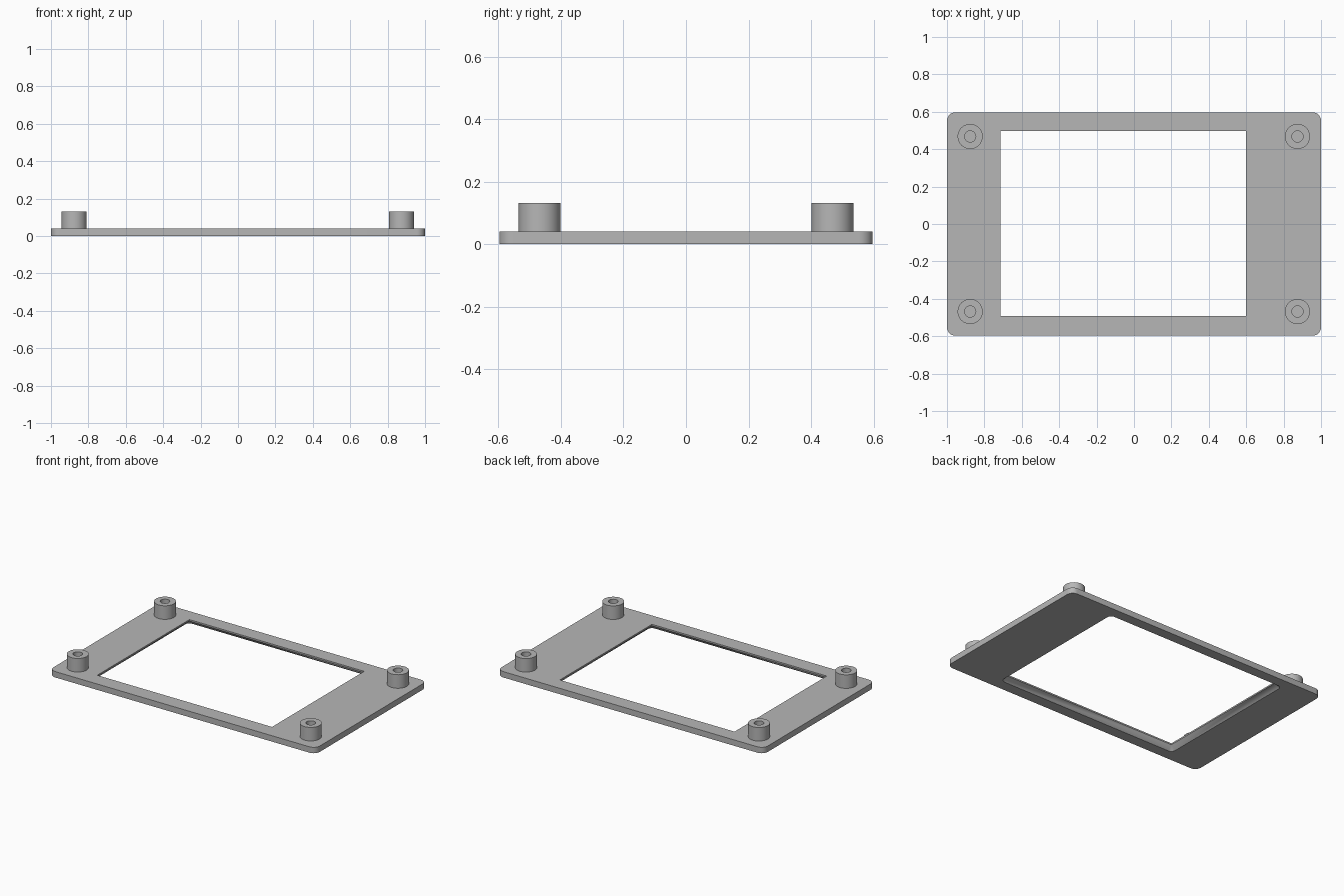
import bpy, bmesh, math

if "Cube" in bpy.data.objects:
    bpy.data.objects.remove(bpy.data.objects["Cube"], do_unlink=True)

grey = bpy.data.materials.new("plain grey")
grey.use_nodes = True
colour = (0.47, 0.47, 0.47, 1)
grey.diffuse_color = colour
grey.node_tree.nodes["Principled BSDF"].inputs["Base Color"].default_value = colour


def rounded_rect(x0, x1, y0, y1, radius, z, steps=8):
    """Loop of points around a rectangle; radius 0 gives sharp corners."""
    corners = [(x1 - radius, y1 - radius), (x0 + radius, y1 - radius),
               (x0 + radius, y0 + radius), (x1 - radius, y0 + radius)]
    points = []
    for i, (cx, cy) in enumerate(corners):
        for s in range(steps + 1):
            a = (i + s / steps) * math.pi / 2
            points.append((cx + radius * math.cos(a), cy + radius * math.sin(a), z))
    return points


def circle(radius, z, sides=48):
    return [(radius * math.cos(2 * math.pi * i / sides),
             radius * math.sin(2 * math.pi * i / sides), z) for i in range(sides)]


def skin(name, loops, closed=False, location=(0, 0, 0)):
    """Join successive loops with faces, closing into a ring or capping the ends."""
    bm = bmesh.new()
    rings = [[bm.verts.new(p) for p in loop] for loop in loops]
    pairs = list(zip(rings, rings[1:]))
    if closed:
        pairs.append((rings[-1], rings[0]))
    else:
        bm.faces.new(rings[0])
        bm.faces.new(rings[-1])
    for a, b in pairs:
        for i in range(len(a)):
            j = (i + 1) % len(a)
            bm.faces.new((a[i], a[j], b[j], b[i]))
    bmesh.ops.remove_doubles(bm, verts=bm.verts, dist=0.0001)
    bmesh.ops.recalc_face_normals(bm, faces=bm.faces)
    mesh = bpy.data.meshes.new(name)
    bm.to_mesh(mesh)
    bm.free()
    mesh.materials.append(grey)
    obj = bpy.data.objects.new(name, mesh)
    obj.location = location
    bpy.context.collection.objects.link(obj)
    bpy.ops.object.select_all(action='DESELECT')
    obj.select_set(True)
    bpy.context.view_layer.objects.active = obj
    bpy.ops.object.shade_smooth_by_angle(angle=math.radians(30))
    return obj


# Frame plate: rounded outside, window flared towards the underside
thick, lip, flare = 0.04, 0.01, 0.03
left, right, front, back = -0.713, 0.6, -0.492, 0.497
skin("frame_plate", [
    rounded_rect(-1, 1, -0.597, 0.597, 0.045, 0),
    rounded_rect(-1, 1, -0.597, 0.597, 0.045, thick),
    rounded_rect(left, right, front, back, 0, thick),
    rounded_rect(left, right, front, back, 0, thick - lip),
    rounded_rect(left - flare, right + flare, front - flare, back + flare, flare, 0),
], closed=True)

# Four hollow standoffs with blind holes
for side, x in (("right", -0.876), ("left", 0.874)):
    for end, y in (("front", -0.468), ("back", 0.468)):
        skin(f"standoff_{end}_{side}", [
            circle(0.067, thick - 0.005), circle(0.067, 0.132),
            circle(0.03, 0.132), circle(0.03, thick),
        ], location=(x, y, 0))
